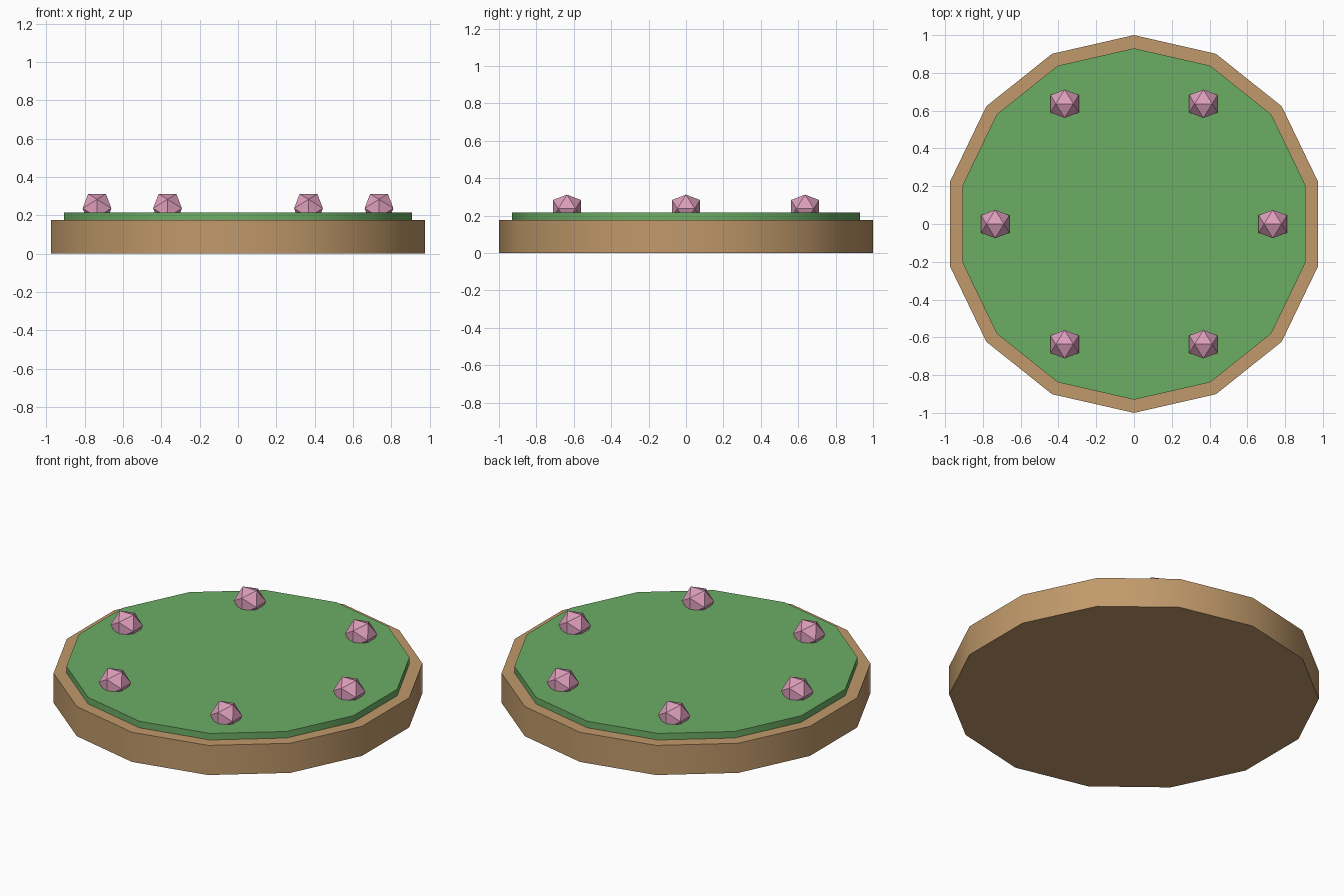
import bpy
import bmesh
import math
from mathutils import Vector

if "Cube" in bpy.data.objects:
    bpy.data.objects.remove(bpy.data.objects["Cube"], do_unlink=True)


def make_material(name, colour):
    mat = bpy.data.materials.new(name)
    mat.use_nodes = True
    mat.diffuse_color = (*colour, 1)
    mat.node_tree.nodes["Principled BSDF"].inputs["Base Color"].default_value = (*colour, 1)
    return mat


def add_object(name, bm, mat):
    mesh = bpy.data.meshes.new(name)
    bm.normal_update()
    bm.to_mesh(mesh)
    bm.free()
    mesh.materials.append(mat)
    obj = bpy.data.objects.new(name, mesh)
    bpy.context.collection.objects.link(obj)
    return obj


def add_disc(name, radius, bottom, top, mat):
    """Fourteen-sided disc with a smooth rim and crisp top and bottom edges."""
    bm = bmesh.new()
    bmesh.ops.create_cone(bm, cap_ends=True, segments=14, radius1=radius,
                          radius2=radius, depth=top - bottom)
    bmesh.ops.translate(bm, verts=bm.verts, vec=(0, 0, (bottom + top) / 2))
    obj = add_object(name, bm, mat)
    bpy.ops.object.select_all(action='DESELECT')
    obj.select_set(True)
    bpy.context.view_layer.objects.active = obj
    bpy.ops.object.shade_smooth_by_angle(angle=math.radians(40))


def add_blossom(name, centre, radius, mat):
    """Flat-faced icosahedron resting on an edge, from three golden rectangles."""
    golden = (1 + math.sqrt(5)) / 2
    bm = bmesh.new()
    for a in (-1, 1):
        for b in (-golden, golden):
            for corner in ((a, 0, b), (0, b, a), (b, a, 0)):
                bm.verts.new(Vector(corner) * radius / golden)
    bmesh.ops.convex_hull(bm, input=bm.verts)
    bmesh.ops.recalc_face_normals(bm, faces=bm.faces)
    add_object(name, bm, mat).location = centre


wood = make_material("tan wood", (0.53, 0.32, 0.145))
grass = make_material("leaf green", (0.15, 0.42, 0.13))
pink = make_material("blossom pink", (0.72, 0.34, 0.50))

# Planter base and raised grass
add_disc("planter_base", 1.0, 0, 0.177, wood)
add_disc("grass_top", 0.93, 0.15, 0.216, grass)

# Ring of blossoms, half sunk in the grass
for i in range(6):
    angle = i * math.tau / 6
    spot = (0.735 * math.cos(angle), 0.735 * math.sin(angle), 0.237)
    add_blossom(f"blossom_{i + 1}", spot, 0.075, pink)
